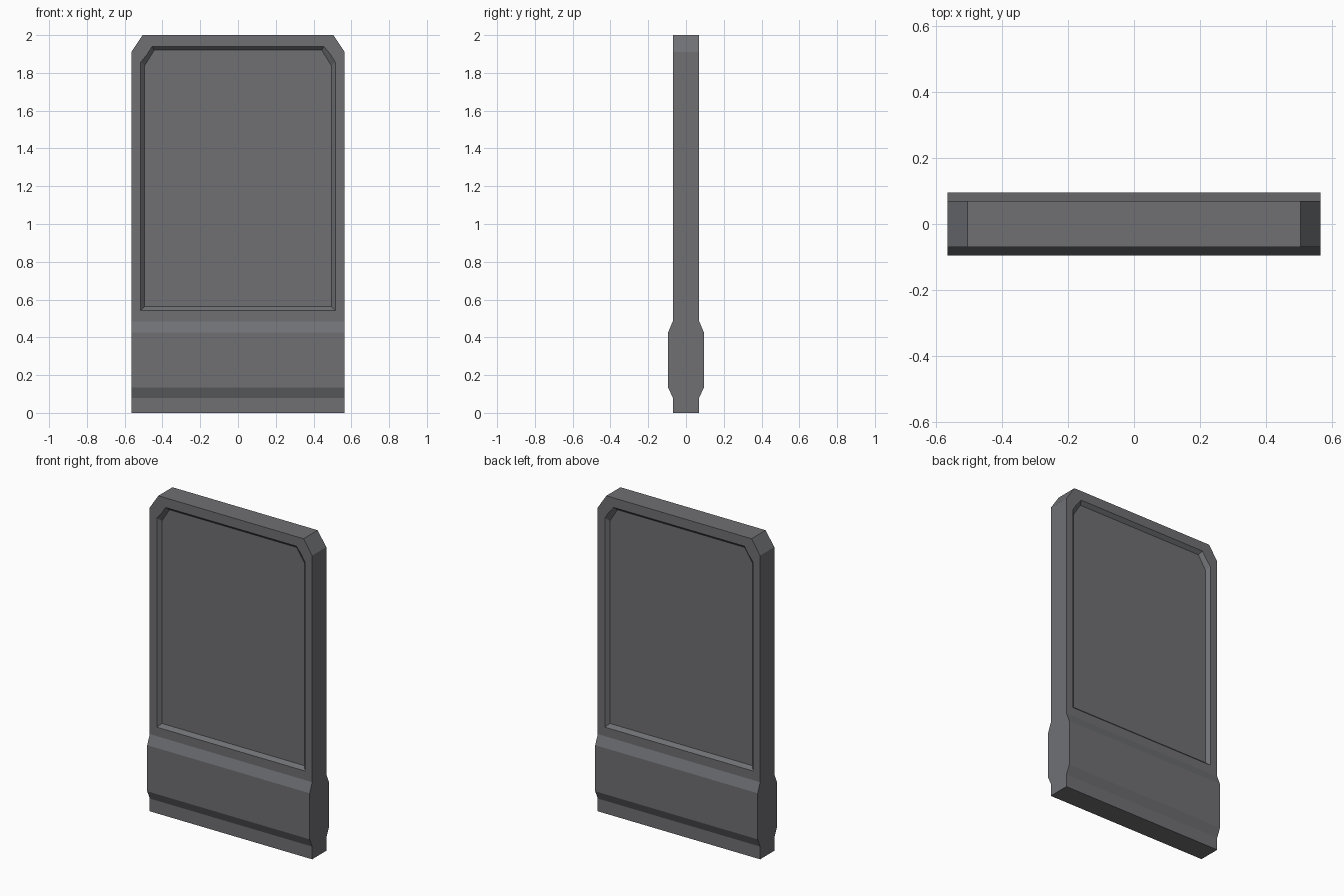
import bpy
import bmesh
from mathutils import Vector

cube = bpy.data.objects.get("Cube")
if cube:
    bpy.data.objects.remove(cube, do_unlink=True)

HALF_W, HEIGHT = 0.565, 2.0
HALF_D, GRIP_D = 0.07, 0.095
RECESS = 0.022

grey = bpy.data.materials.new("dark_grey")
grey.use_nodes = True
colour = (0.16, 0.163, 0.175, 1)
grey.diffuse_color = colour
grey.node_tree.nodes["Principled BSDF"].inputs["Base Color"].default_value = colour


def make_object(name, bm):
    bmesh.ops.recalc_face_normals(bm, faces=bm.faces)
    mesh = bpy.data.meshes.new(name)
    bm.to_mesh(mesh)
    bm.free()
    mesh.materials.append(grey)
    obj = bpy.data.objects.new(name, mesh)
    bpy.context.collection.objects.link(obj)
    return obj


def loft(bm, ring_a, ring_b):
    """Close two matching rings of points into a solid."""
    a = [bm.verts.new(p) for p in ring_a]
    b = [bm.verts.new(p) for p in ring_b]
    bm.faces.new(a)
    bm.faces.new(b)
    for i in range(len(a)):
        j = (i + 1) % len(a)
        bm.faces.new((a[i], a[j], b[j], b[i]))


# Slab with a thicker band near the foot: side profile swept across the width
half = [(HALF_D, 0), (HALF_D, 0.08), (GRIP_D, 0.135),
        (GRIP_D, 0.425), (HALF_D, 0.485), (HALF_D, HEIGHT)]
profile = half + [(-y, z) for y, z in reversed(half)]
bm = bmesh.new()
loft(bm, [(-HALF_W, y, z) for y, z in profile],
     [(HALF_W, y, z) for y, z in profile])

# Clipped top corners
for side in (-1, 1):
    cut = bmesh.ops.bisect_plane(
        bm, geom=bm.verts[:] + bm.edges[:] + bm.faces[:],
        plane_co=Vector((side * HALF_W, 0, 1.91)),
        plane_no=Vector((side * 0.09, 0, 0.06)), clear_outer=True)
    edges = [e for e in cut["geom_cut"] if isinstance(e, bmesh.types.BMEdge)]
    bmesh.ops.holes_fill(bm, edges=edges, sides=0)
body = make_object("panel_body", bm)


def panel_ring(y, inset):
    """Rectangle with clipped top corners, shrunk by inset."""
    w, low, top = 0.515 - inset, 0.542 + inset, 1.94 - inset
    right = [(w, low), (w, 1.857 - inset), (0.455 - inset * 0.6, top)]
    ring = right + [(-x, z) for x, z in reversed(right)]
    return [(x, y, z) for x, z in ring]


# Sunken panels with sloping walls, front and back
for side in (-1, 1):
    bm = bmesh.new()
    slope = 0.02 / RECESS
    loft(bm, panel_ring(side * (HALF_D + RECESS), -slope * RECESS),
         panel_ring(side * (HALF_D - RECESS), slope * RECESS))
    cutter = make_object("recess_cutter", bm)
    cutter.hide_render = True
    mod = body.modifiers.new("recess", "BOOLEAN")
    mod.operation, mod.solver, mod.object = "DIFFERENCE", "EXACT", cutter
    bpy.context.view_layer.objects.active = body
    bpy.ops.object.modifier_apply(modifier=mod.name)
    bpy.data.objects.remove(cutter, do_unlink=True)
